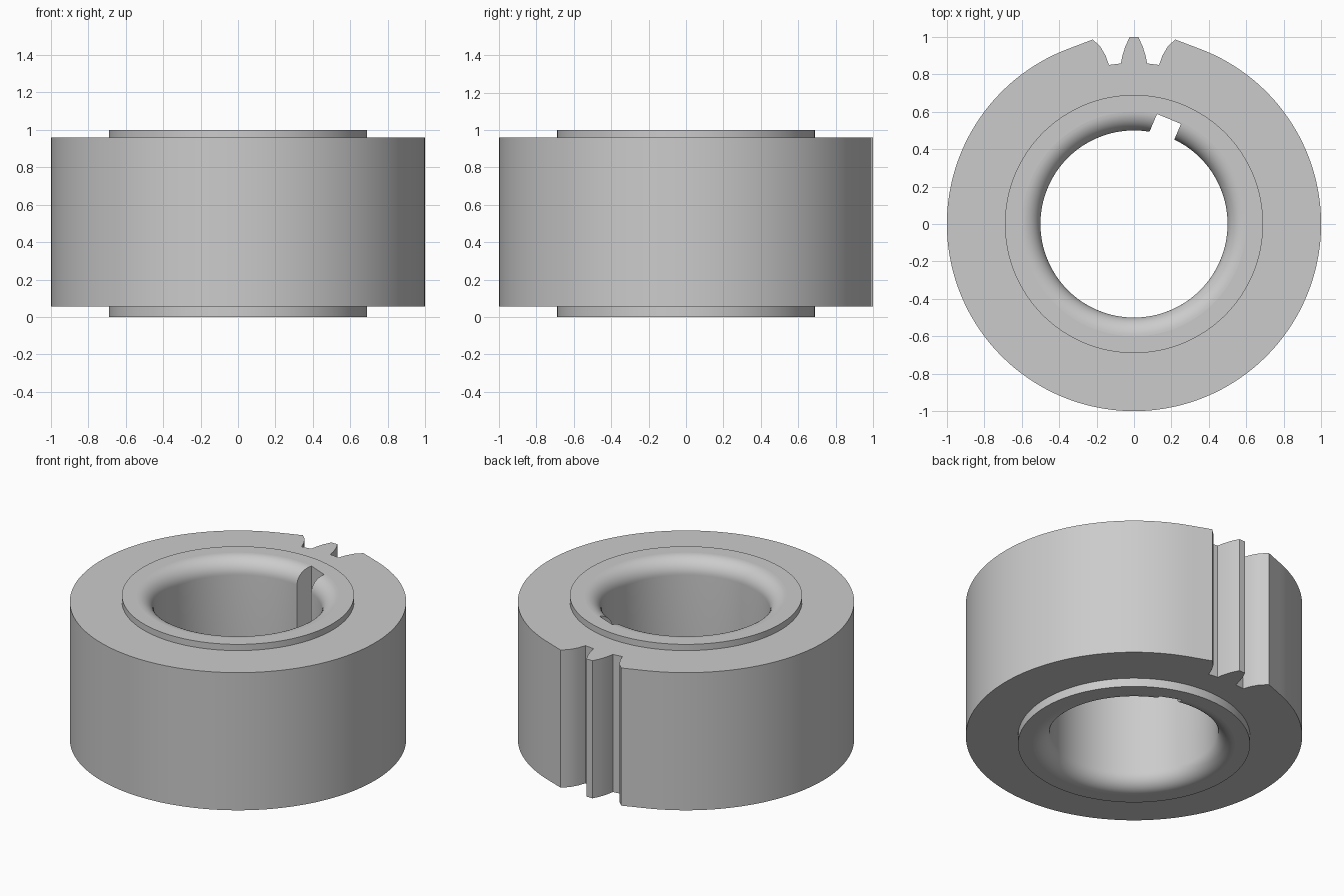
import bpy, bmesh
from math import sin, cos, pi, radians

if "Cube" in bpy.data.objects:
    bpy.data.objects.remove(bpy.data.objects["Cube"])

SEGS = 128
HUB_R, BORE_R, FILLET, HEIGHT = 0.69, 0.5, 0.1, 1.0
BODY_Z = (0.056, 0.959)

steel = bpy.data.materials.new("light_grey_steel")
steel.use_nodes = True
GREY = (0.6, 0.6, 0.6, 1)
steel.diffuse_color = GREY
steel.node_tree.nodes["Principled BSDF"].inputs["Base Color"].default_value = GREY


def add_object(name, bm):
    bmesh.ops.recalc_face_normals(bm, faces=bm.faces[:])
    mesh = bpy.data.meshes.new(name)
    bm.to_mesh(mesh)
    bm.free()
    obj = bpy.data.objects.new(name, mesh)
    bpy.context.collection.objects.link(obj)
    mesh.materials.append(steel)
    return obj


def select(obj):
    bpy.ops.object.select_all(action='DESELECT')
    obj.select_set(True)
    bpy.context.view_layer.objects.active = obj


def finish(obj):
    """Smooth the curved walls, keep the end faces flat."""
    select(obj)
    bpy.ops.object.shade_smooth_by_angle(angle=radians(30))
    for p in obj.data.polygons:
        if abs(p.normal.z) > 0.999:
            p.use_smooth = False


def prism(name, loops, z0, z1):
    """Extrude an outline, with any further loops as holes."""
    bm = bmesh.new()
    for loop in loops:
        vs = [bm.verts.new((x, y, z0)) for x, y in loop]
        for a, b in zip(vs, vs[1:] + vs[:1]):
            bm.edges.new((a, b))
    bmesh.ops.triangle_fill(bm, edges=bm.edges[:], use_beauty=True, normal=(0, 0, 1))
    ext = bmesh.ops.extrude_face_region(bm, geom=bm.faces[:])["geom"]
    top = [g for g in ext if isinstance(g, bmesh.types.BMVert)]
    bmesh.ops.translate(bm, verts=top, vec=(0, 0, z1 - z0))
    return add_object(name, bm)


def lathe(name, profile):
    """Revolve a closed (radius, height) profile about z."""
    bm = bmesh.new()
    rings = []
    for i in range(SEGS):
        a = 2 * pi * i / SEGS
        rings.append([bm.verts.new((r * cos(a), r * sin(a), z)) for r, z in profile])
    n = len(profile)
    for i in range(SEGS):
        p, q = rings[i], rings[(i + 1) % SEGS]
        for j in range(n):
            k = (j + 1) % n
            bm.faces.new((p[j], q[j], q[k], p[k]))
    return add_object(name, bm)


# Gear body: round rim with one tooth between two gaps at the back
half_tooth = [(0.022, 1.0), (0.045, 0.953), (0.062, 0.9), (0.07, 0.858),
              (0.134, 0.85), (0.152, 0.9), (0.18, 0.948), (0.22, 0.986)]
start, sweep = radians(70), radians(320)
rim = [(cos(start - sweep * i / SEGS), sin(start - sweep * i / SEGS))
       for i in range(SEGS + 1)]
outline = half_tooth + rim + [(-x, y) for x, y in reversed(half_tooth)]
hole = [(HUB_R * cos(2 * pi * i / SEGS), HUB_R * sin(2 * pi * i / SEGS))
        for i in range(SEGS)]
gear_body = prism("gear_body", [outline, hole], *BODY_Z)
finish(gear_body)

# Hub sleeve: raised ring with rounded bore mouths
STEPS = 12
mouth = []
for i in range(STEPS + 1):
    t = pi / 2 * i / STEPS
    mouth.append((BORE_R + FILLET * (1 - sin(t)), FILLET * (1 - cos(t))))
sleeve_profile = ([(HUB_R, 0)] + mouth
                  + [(r, HEIGHT - z) for r, z in reversed(mouth)]
                  + [(HUB_R, HEIGHT)])
hub_sleeve = lathe("hub_sleeve", sleeve_profile)

# Keyway cut through the bore
corners = [(0.123, 0.588), (0.251, 0.535)]
inner = [(x - 0.078, y - 0.184) for x, y in reversed(corners)]
key_cutter = prism("keyway_cutter", [corners + inner], -0.1, HEIGHT + 0.1)
key_cutter.hide_render = True
cut = hub_sleeve.modifiers.new("keyway", 'BOOLEAN')
cut.operation = 'DIFFERENCE'
cut.solver = 'EXACT'
cut.object = key_cutter
select(hub_sleeve)
bpy.ops.object.modifier_apply(modifier=cut.name)
bpy.data.objects.remove(key_cutter)
finish(hub_sleeve)
